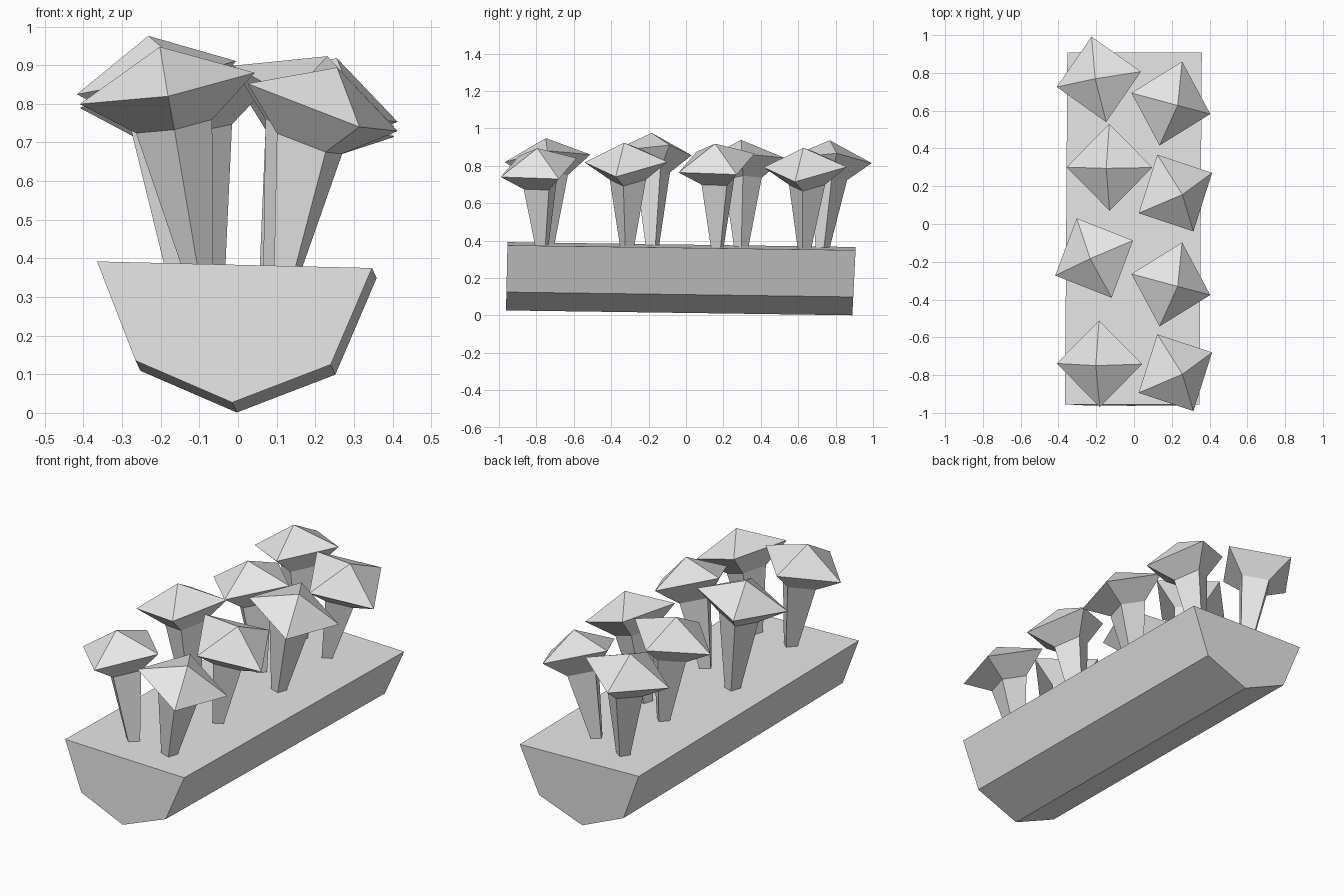
import bpy
import bmesh
from math import cos, sin, radians
from mathutils import Vector

cube = bpy.data.objects.get("Cube")
if cube:
    bpy.data.objects.remove(cube)

# One plain grey for everything
grey = bpy.data.materials.new("plain grey")
grey.use_nodes = True
colour = (0.8, 0.8, 0.8, 1)
grey.diffuse_color = colour
grey.node_tree.nodes["Principled BSDF"].inputs["Base Color"].default_value = colour


def finish(bm, name):
    bmesh.ops.recalc_face_normals(bm, faces=bm.faces)
    mesh = bpy.data.meshes.new(name)
    bm.to_mesh(mesh)
    bm.free()
    mesh.materials.append(grey)
    obj = bpy.data.objects.new(name, mesh)
    bpy.context.collection.objects.link(obj)
    return obj


def bridge(bm, lower, upper):
    count = len(lower)
    for i in range(count):
        j = (i + 1) % count
        bm.faces.new((lower[i], lower[j], upper[j], upper[i]))


# Half log: five-sided section swept from front to back, slightly skewed
def build_log():
    section = [(-0.365, 0.392), (0.347, 0.375), (0.24, 0.125),
               (-0.015, 0.027), (-0.265, 0.135)]
    bm = bmesh.new()
    front = [bm.verts.new((x, -0.963 + 0.022 * z, z)) for x, z in section]
    back = [bm.verts.new((x + 0.012, 0.888 + 0.05 * z, z - 0.026)) for x, z in section]
    bm.faces.new(front)
    bm.faces.new(back)
    bridge(bm, front, back)
    finish(bm, "half_log")


CAP_HEIGHT = 0.11
CAP_RADIUS = 0.23
NECK_DROP = 0.1
NECK_RADIUS = 0.1
FOOT_RADIUS = 0.036
FOOT_Z = 0.35


# Mushroom: four-sided pointed cap tilted on a tapering stem
def build_mushroom(name, centre, lean, spin, foot):
    centre = Vector(centre)
    axis = Vector((*lean, 1)).normalized()
    tilt = Vector((0, 0, 1)).rotation_difference(axis)
    bm = bmesh.new()

    def ring(middle, radius, turn=None):
        verts = []
        for i in range(4):
            a = radians(spin + 90 * i)
            offset = Vector((cos(a), sin(a), 0)) * radius
            if turn:
                offset.rotate(turn)
            verts.append(bm.verts.new(middle + offset))
        return verts

    base = ring(Vector((*foot, FOOT_Z)), FOOT_RADIUS)
    neck = ring(centre - axis * NECK_DROP, NECK_RADIUS, tilt)
    rim = ring(centre, CAP_RADIUS, tilt)
    tip = bm.verts.new(centre + axis * CAP_HEIGHT)
    bm.faces.new(base)
    bridge(bm, base, neck)
    bridge(bm, neck, rim)
    for i in range(4):
        bm.faces.new((rim[i], rim[(i + 1) % 4], tip))
    finish(bm, name)


build_log()

# Rim centre, lean, spin in degrees, stem foot
mushrooms = {
    "right_mushroom_1": ((-0.183, -0.74, 0.84), (-0.18, -0.09), 0, (-0.1, -0.745)),
    "right_mushroom_2": ((-0.211, -0.18, 0.868), (-0.195, -0.03), 24, (-0.15, -0.18)),
    "right_mushroom_3": ((-0.13, 0.3, 0.83), (-0.16, -0.05), 0, (-0.07, 0.295)),
    "right_mushroom_4": ((-0.186, 0.766, 0.828), (-0.18, 0.03), 10, (-0.135, 0.73)),
    "left_mushroom_1": ((0.219, -0.787, 0.791), (0.36, -0.08), 27, (0.125, -0.77)),
    "left_mushroom_2": ((0.195, -0.32, 0.82), (0.35, -0.1), -15, (0.1, -0.315)),
    "left_mushroom_3": ((0.219, 0.164, 0.815), (0.36, -0.08), 27, (0.125, 0.167)),
    "left_mushroom_4": ((0.195, 0.638, 0.793), (0.35, -0.1), -15, (0.09, 0.633)),
}
for name, (centre, lean, spin, foot) in mushrooms.items():
    build_mushroom(name, centre, lean, spin, foot)
